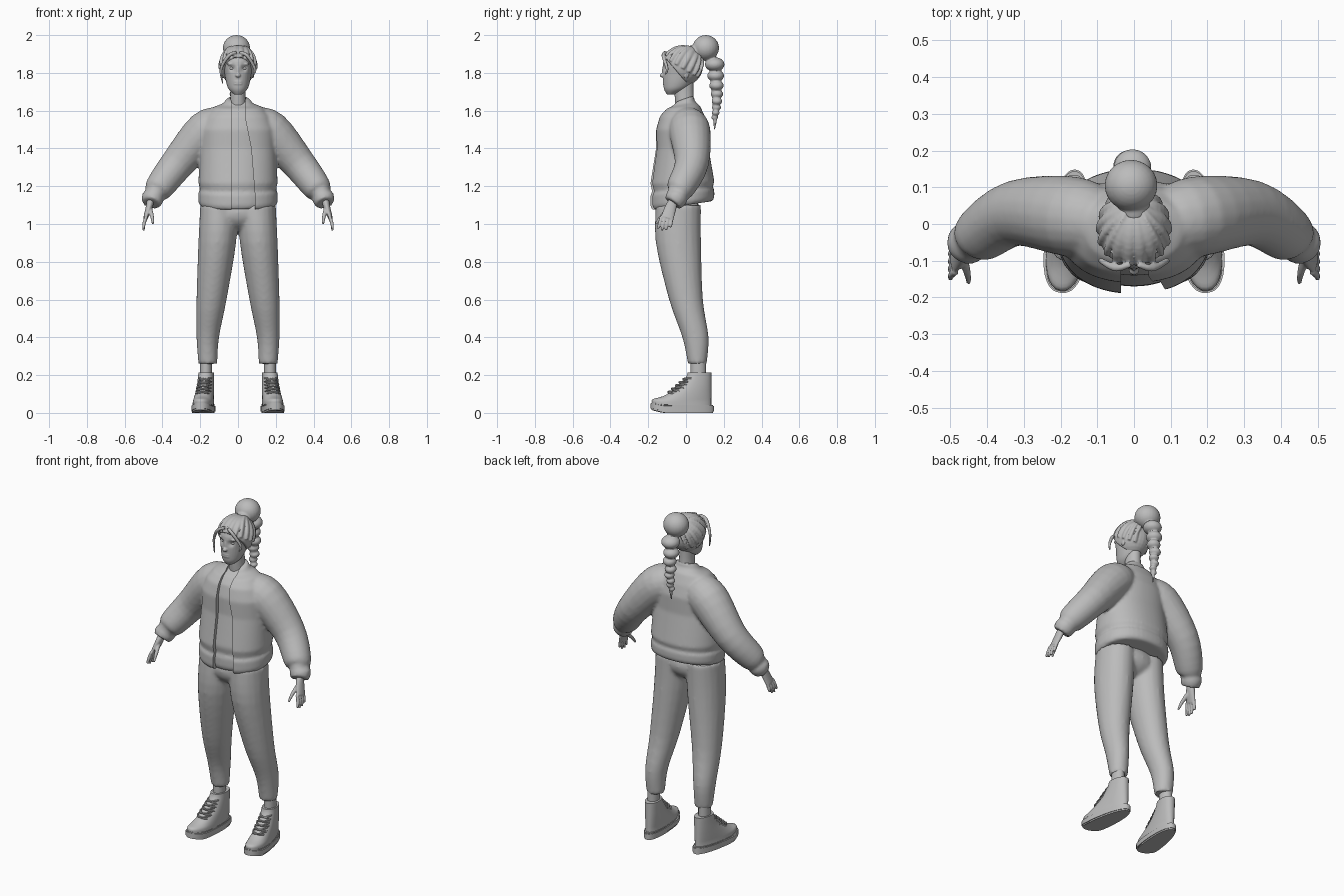
import bpy, bmesh, math
from mathutils import Vector, Matrix

cube = bpy.data.objects.get("Cube")
if cube:
    bpy.data.objects.remove(cube, do_unlink=True)

colour = (.5, .5, .5, 1)
grey = bpy.data.materials.new("plain grey")
grey.use_nodes = True
grey.diffuse_color = colour
grey.node_tree.nodes["Principled BSDF"].inputs["Base Color"].default_value = colour
ALONG_X, ALONG_Y, ALONG_Z = Matrix.Identity(3)


def smooth_rings(rings, steps):
    """Pass a smooth curve through the rings, sizes included."""
    result = []
    for index in range(len(rings) - 1):
        before, start = rings[max(index - 1, 0)], rings[index]
        end, after = rings[index + 1], rings[min(index + 2, len(rings) - 1)]
        leave, arrive = (end - before) / 2, (after - start) / 2
        for step in range(steps):
            t = step / steps
            blend = t * t * (3 - 2 * t)
            result.append(start.lerp(end, blend) + leave * t * (1 - t) ** 2 - arrive * t * t * (1 - t))
    return result + [rings[-1]]


def loft(mesh, rings, sides=20, ref=None, steps=4, both=False, power=1):
    """Skin rings of x, y, z, half width, half depth; ref makes them follow the path."""
    rings = [Vector(ring if len(ring) > 4 else (*ring, ring[-1])) for ring in rings]
    rings = smooth_rings(rings, steps)
    middles = [Vector(ring[:3]) for ring in rings]
    for sign in ((1, -1) if both else (1,)):
        loops = []
        for index, ring in enumerate(rings):
            across, deep = ALONG_X, ALONG_Y
            if ref:
                ahead = middles[min(index + 1, len(middles) - 1)]
                behind = middles[max(index - 1, 0)]
                along = (ahead - behind).normalized()
                across = along.cross(ref).normalized()
                deep = across.cross(along)
            loop = []
            for side in range(sides):
                angle = math.tau * side / sides
                c, s = math.cos(angle), math.sin(angle)
                c = math.copysign(abs(c) ** power, c)
                s = math.copysign(abs(s) ** power, s)
                point = middles[index] + across * c * ring[3] + deep * s * ring[4]
                point.x *= sign
                loop.append(mesh.verts.new(point))
            loops.append(loop)
        for low, high in zip(loops, loops[1:]):
            for side in range(sides):
                mesh.faces.new((low[side - 1], low[side], high[side], high[side - 1]))
        mesh.faces.new(loops[0])
        mesh.faces.new(loops[-1])


def ball(mesh, centre, radii):
    placing = Matrix.Translation(centre) @ Matrix.Diagonal((*radii, 1))
    bmesh.ops.create_uvsphere(mesh, u_segments=24, v_segments=16, radius=1, matrix=placing)


def finish(name, mesh, voxel=0, soften=0, mirror=False, cutter=None):
    """Turn a bmesh into a named, shaded object, fused into one skin if a voxel size is given."""
    bmesh.ops.recalc_face_normals(mesh, faces=mesh.faces[:])
    data = bpy.data.meshes.new(name)
    mesh.to_mesh(data)
    mesh.free()
    data.materials.append(grey)
    part = bpy.data.objects.new(name, data)
    bpy.context.collection.objects.link(part)
    if voxel:
        fuse = part.modifiers.new("fuse", 'REMESH')
        fuse.mode, fuse.voxel_size = 'VOXEL', voxel
        relax = part.modifiers.new("relax", 'SMOOTH')
        relax.factor, relax.iterations = .5, soften
    if cutter:
        opening = part.modifiers.new("opening", 'BOOLEAN')
        opening.operation, opening.object = 'DIFFERENCE', cutter
    if mirror:
        part.modifiers.new("pair", 'MIRROR')
    bpy.ops.object.select_all(action='DESELECT')
    part.select_set(True)
    bpy.context.view_layer.objects.active = part
    bpy.ops.object.convert(target='MESH')
    bpy.ops.object.shade_smooth_by_angle(angle=math.radians(40))
    return part


# Trousers: two tapering legs fused at the hips
mesh = bmesh.new()
loft(mesh, [(.16, .06, .26, .05), (.16, .05, .4, .06, .07), (.14, 0, .6, .08, .09),
            (.11, -.04, .9, .1, .12), (.1, -.04, 1.1, .1, .12)], both=True)
ball(mesh, (0, -.04, 1.06), (.16, .12, .1))
finish("trousers", mesh, voxel=.01, soften=6)

# Front opening of the jacket, a prism that only cuts
mesh = bmesh.new()
outline = [(-.035, 1), (.09, 1), (.09, 1.15), (.07, 1.4), (.04, 1.55), (.04, 1.8), (-.035, 1.8)]
face = mesh.faces.new([mesh.verts.new((x, -.4, z)) for x, z in outline])
pushed = bmesh.ops.extrude_face_region(mesh, geom=[face])["geom"]
pushed = [item for item in pushed if isinstance(item, bmesh.types.BMVert)]
bmesh.ops.translate(mesh, vec=ALONG_Y * .37, verts=pushed)
cutter = finish("opening_cutter", mesh)
cutter.hide_render = True

# Torso: height, half width and half depth, from hem band to collar
torso = [(1.1, .2, .16), (1.12, .21, .17), (1.17, .21, .17), (1.18, .2, .16), (1.22, .21, .17),
         (1.4, .2, .14), (1.5, .2, .14), (1.57, .17, .12), (1.62, .13, .09), (1.64, .08, .06), (1.67, .06, .05)]


def add_torso(mesh, slim, inset):
    rings = [(0, -.02, z, width * slim, depth - inset) for z, width, depth in torso]
    loft(mesh, rings, sides=48, steps=1, power=.9)
    # Hem and collar both sit lower at the front
    for vert in mesh.verts:
        hem, collar = max(0, 1.25 - vert.co.z), max(0, vert.co.z - 1.6)
        vert.co.z += vert.co.y * (hem + 5 * collar)
        vert.co.y += collar / 6


# Jacket: torso, full sleeves and gathered cuffs
mesh = bmesh.new()
add_torso(mesh, slim=1, inset=0)
loft(mesh, [(.08, 0, 1.53, .09), (.17, .02, 1.49, .11), (.32, .03, 1.32, .09), (.42, -.03, 1.19, .075),
            (.44, -.05, 1.16, .05), (.45, -.05, 1.14, .06), (.46, -.07, 1.11, .05)], ref=ALONG_Y, both=True)
finish("jacket", mesh, voxel=.009, soften=5, cutter=cutter)
bpy.data.objects.remove(cutter, do_unlink=True)

# Shirt and neck
mesh = bmesh.new()
add_torso(mesh, slim=.8, inset=.02)
finish("shirt", mesh, voxel=.01, soften=5)
mesh = bmesh.new()
loft(mesh, [(0, 0, 1.58, .05), (0, -.01, 1.68, .04, .05), (0, -.01, 1.77, .04, .05)])
finish("neck", mesh)

# Hands: palm, four fingers, thumb
mesh = bmesh.new()
loft(mesh, [(.46, -.06, 1.14, .02), (.47, -.08, 1.09, .018, .03), (.49, -.1, 1.03, .012, .035)], ref=ALONG_Y)
for finger in range(4):
    base, tip = -.13 + .018 * finger, -.15 + .022 * finger
    low = .965 + .006 * (finger - 1.3) ** 2
    loft(mesh, [(.486, base, 1.04, .009), (.498, (base + tip) / 2, 1, .009), (.5, tip, low, .006)], ref=ALONG_Y)
loft(mesh, [(.47, -.08, 1.09, .014), (.455, -.13, 1.04, .01), (.45, -.16, 1, .006)], ref=ALONG_X)
finish("hands", mesh, voxel=.004, soften=2, mirror=True)


def finish_shoes(name, mesh):
    """Widen and lift the toe, turn the shoe outward and pair it."""
    turn = Matrix.Rotation(math.radians(7), 3, 'Z')
    for vert in mesh.verts:
        vert.co.x *= 1 - vert.co.y
        vert.co.z += max(0, -vert.co.y - .12) * max(0, 1 - vert.co.z * 5) / 4
        vert.co = turn @ vert.co + ALONG_X * .177
    finish(name, mesh, mirror=True)


# Shoes: flat soles, high uppers that slope up the tongue, and crossed laces
mesh = bmesh.new()
for low, high, grow in ((0, .008, 0), (.008, .036, .004), (.036, .042, 0)):
    loft(mesh, [(0, -.02, z, .053 + grow, .165 + grow) for z in (low, high)], sides=48, power=.85, steps=1)
finish_shoes("shoe_soles", mesh)
mesh = bmesh.new()
slope = [(.03, -.18), (.06, -.18), (.08, -.14), (.1, -.1), (.14, -.04), (.19, 0), (.215, .01)]
loft(mesh, [(0, (front + .135) / 2, z, .054 - z / 20, (.135 - front) / 2) for z, front in slope],
     sides=32, power=.9)
finish_shoes("shoe_uppers", mesh)
mesh = bmesh.new()
for row in range(5):
    y, z = -.09 + .02 * row, .107 + .017 * row
    for side in (-1, 1):
        loft(mesh, [(-.036 * side, y + .035, z - .01, .004), (-.018 * side, y, z, .005),
                    (.018 * side, y, z + .006, .005), (.036 * side, y + .035, z + .008, .004)], ref=ALONG_Z, sides=8)
finish_shoes("shoe_laces", mesh)
mesh = bmesh.new()
loft(mesh, [(.17, .065, z, .032, .041) for z in (.16, .29)], both=True)
finish("ankles", mesh)

# Head: skull and jaw with nose, lips, brows and ears fused in
mesh = bmesh.new()
loft(mesh, [(0, -.08, 1.685, .02), (0, -.06, 1.71, .047, .055), (0, -.045, 1.74, .06, .075),
            (0, -.03, 1.79, .07, .092), (0, -.02, 1.86, .078, .1), (0, -.02, 1.92, .05, .07)], sides=32)
ball(mesh, (0, -.118, 1.81), (.008, .01, .03))
ball(mesh, (0, -.127, 1.787), (.014, .012, .011))
for lip in (1.742, 1.753):
    ball(mesh, (0, -.112, lip), (.025, .012, .006))
for side in (-1, 1):
    ball(mesh, (.032 * side, -.102, 1.846), (.026, .013, .008))
    ball(mesh, (.077 * side, 0, 1.8), (.01, .018, .03))
head = finish("head", mesh, voxel=.004, soften=3)
# Press in the eye sockets, then set the eyes
mesh = bmesh.new()
for side in (-1, 1):
    socket = Vector((.031 * side, -.113, 1.824))
    for vert in head.data.vertices:
        vert.co.y += .013 * math.exp(-((vert.co - socket).length / .016) ** 2)
    ball(mesh, socket + ALONG_Y * .02, (.016, .013, .009))
finish("eyes", mesh)

# Hair: a cap trimmed at the hairline
middle, size = Vector((0, -.018, 1.835)), Vector((.096, .108, .104))
mesh = bmesh.new()
ball(mesh, middle, size)
trimmed = bmesh.ops.bisect_plane(mesh, geom=mesh.verts[:] + mesh.edges[:] + mesh.faces[:], clear_outer=True,
                                 plane_co=(0, -.115, 1.885), plane_no=(0, -.76, -.65))
rim = [item for item in trimmed["geom_cut"] if isinstance(item, bmesh.types.BMEdge)]
bmesh.ops.holes_fill(mesh, edges=rim)
# Locks swept back over the cap to the tie
tie = Vector((0, .06, 1.905))
for lock in range(16):
    angle = math.radians(20 * lock - 150)
    start = middle + Vector((math.sin(angle), -math.cos(angle), .6 * math.cos(angle) - .12)) / 10
    path = []
    for step in range(7):
        t = step / 6
        swell = math.sin(math.pi * (.15 + .7 * t))
        spot = start.lerp(tie, t) + ALONG_Z * .03 * math.sin(math.pi * t) - middle
        spot = Vector(a / b for a, b in zip(spot, size)).normalized()
        path.append((*(middle + spot * size), .006 + .011 * swell, .009))
    loft(mesh, path, ref=ALONG_Z if abs(math.sin(angle)) < .5 else ALONG_X, sides=10, steps=2)
# Loose strands framing the face
for side, lift in ((-1, 0), (1, .05)):
    loft(mesh, [(.01 * side, -.11, 1.91, .008), (.05 * side, -.12, 1.89, .01), (.09 * side, -.1, 1.82, .008),
                (.08 * side, -.11, 1.74 + lift, .004)], ref=ALONG_Y, sides=10)
finish("hair", mesh, voxel=.0045, soften=2)

# Bun and bubble braid hanging behind
mesh = bmesh.new()
ball(mesh, (-.008, .105, 1.932), (.072, .07, .068))
loft(mesh, [(0, .03, 1.9, .045), (0, .08, 1.92, .04)], ref=ALONG_X)
height, radius = 1.845, .052
for bubble in range(8):
    sway = .004 * (-1) ** bubble
    ball(mesh, (sway - .008, .152 + .012 * math.sin(bubble * .45), height), (radius, radius, radius * .72))
    height -= radius * 1.16
    radius *= .86
loft(mesh, [(-.008, .15, 1.87, .03), (-.008, .16, 1.65, .02), (-.008, .15, 1.5, .004)])
finish("braid", mesh, voxel=.005, soften=3)
